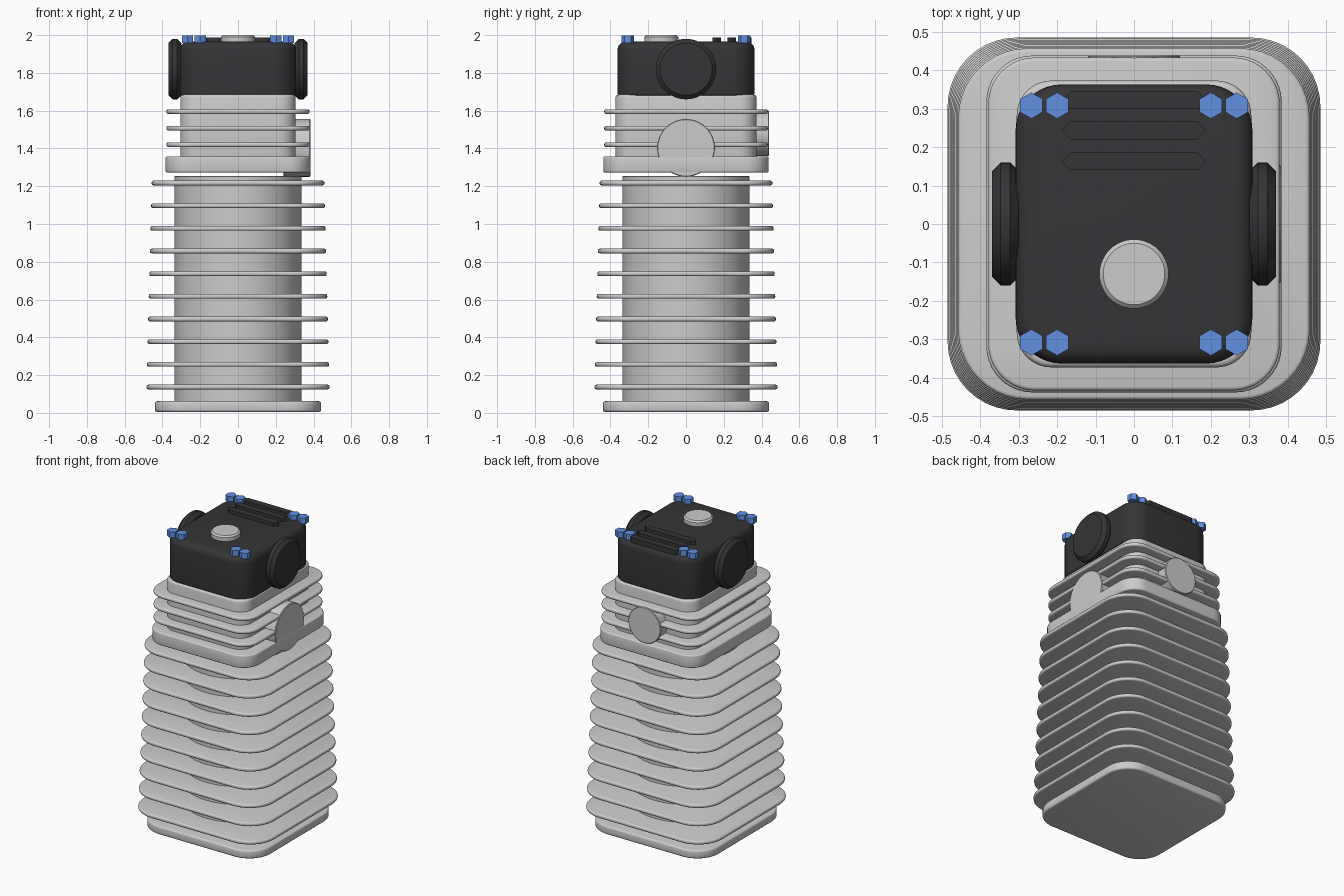
import bpy
from math import sin, cos, pi, radians
from mathutils import Matrix

if "Cube" in bpy.data.objects:
    bpy.data.objects.remove(bpy.data.objects["Cube"])


def material(name, rgb):
    m = bpy.data.materials.new(name)
    m.diffuse_color = (*rgb, 1)
    m.use_nodes = True
    m.node_tree.nodes["Principled BSDF"].inputs["Base Color"].default_value = m.diffuse_color
    return m


DARK = material("dark_cover", (0.035, 0.035, 0.038))
BLUE = material("blue_bolt", (0.12, 0.28, 0.75))


def rounded_rect(hx, hy, r, n=10):
    pts = []
    for k, (sx, sy) in enumerate(((1, 1), (-1, 1), (-1, -1), (1, -1))):
        for i in range(n + 1):
            a = pi / 2 * (k + i / n)
            pts.append((sx * (hx - r) + r * cos(a), sy * (hy - r) + r * sin(a)))
    return pts


def circle(r, n=48, start=0.0):
    return [(r * cos(start + 2 * pi * i / n), r * sin(start + 2 * pi * i / n)) for i in range(n)]


def loft(name, rings, mat=None, matrix=None, smooth=True):
    """Skin a list of (outline, z) rings and cap both ends."""
    n = len(rings[0][0])
    verts = [(x, y, z) for pts, z in rings for x, y in pts]
    faces = [tuple(range(n))[::-1], tuple(range(len(verts) - n, len(verts)))]
    for k in range(len(rings) - 1):
        for i in range(n):
            j = (i + 1) % n
            faces.append((k * n + i, k * n + j, k * n + n + j, k * n + n + i))
    me = bpy.data.meshes.new(name)
    me.from_pydata(verts, [], faces)
    if matrix:
        me.transform(matrix)
    if mat:
        me.materials.append(mat)
    ob = bpy.data.objects.new(name, me)
    bpy.context.collection.objects.link(ob)
    if smooth:
        bpy.ops.object.select_all(action='DESELECT')
        bpy.context.view_layer.objects.active = ob
        ob.select_set(True)
        bpy.ops.object.shade_smooth_by_angle(angle=radians(35))
    return ob


def edge_profile(z0, z1, top, bottom, steps):
    """(inset, z) pairs with rounded bottom and top edges."""
    prof = []
    for i in range(steps + 1):
        a = pi / 2 * i / steps
        prof.append((bottom * (1 - sin(a)), z0 + bottom * (1 - cos(a))))
    for i in range(steps + 1):
        a = pi / 2 * i / steps
        prof.append((top * (1 - cos(a)), z1 - top * (1 - sin(a))))
    return prof


def slab(name, hx, hy, r, z0, z1, top=0.01, bottom=None, steps=3, mat=None):
    prof = edge_profile(z0, z1, top, top if bottom is None else bottom, steps)
    return loft(name, [(rounded_rect(hx - d, hy - d, r - d), z) for d, z in prof], mat)


def disc(name, r, z0, z1, bevel, mat=None, matrix=None, steps=1):
    prof = edge_profile(z0, z1, bevel, bevel, steps)
    return loft(name, [(circle(r - d), z) for d, z in prof], mat, matrix)


# Cylinder barrel with base flange and tapering cooling fins
slab("base_flange", 0.44, 0.44, 0.16, 0.005, 0.062, 0.012)
disc("barrel", 0.335, 0.03, 1.255, 0.004)
for i in range(10):
    z, h = 0.137 + 0.12 * i, 0.485 - 0.0031 * i
    slab(f"barrel_fin_{i + 1}", h, h, 0.18, z - 0.0125, z + 0.0125, 0.01)

# Head: flange, core and fins
slab("head_flange", 0.384, 0.438, 0.12, 1.272, 1.358, 0.01)
slab("head_core", 0.305, 0.373, 0.09, 1.28, 1.685, 0.015)
for i in range(3):
    z = 1.42 + 0.0875 * i
    slab(f"head_fin_{i + 1}", 0.379, 0.433, 0.12, z - 0.0125, z + 0.0125, 0.01)

# Side and rear ports
ALONG_X = Matrix.Rotation(pi / 2, 4, 'Y')
ALONG_Y = Matrix.Rotation(-pi / 2, 4, 'X')
disc("side_port", 0.153, 0.24, 0.383, 0.004, None, Matrix.Translation((0, 0, 1.403)) @ ALONG_X)
disc("rear_port", 0.12, 0.29, 0.44, 0.004, None, Matrix.Translation((0, 0, 1.48)) @ ALONG_Y)

# Dark top cover with side caps
slab("top_cover", 0.308, 0.363, 0.12, 1.68, 1.965, 0.045, 0.012, 6, DARK)
for name, s in (("right_cap", 1), ("left_cap", -1)):
    m = Matrix.Translation((0, 0, 1.82)) @ Matrix.Rotation(s * pi / 2, 4, 'Y')
    disc(name, 0.16, 0.3, 0.369, 0.022, DARK, m)

# Raised ribs with pointed ends
for i, y in enumerate((0.163, 0.243, 0.323)):
    pts = [(0.188, y), (0.165, y + 0.023), (-0.165, y + 0.023),
           (-0.188, y), (-0.165, y - 0.023), (0.165, y - 0.023)]
    loft(f"cover_rib_{i + 1}", [(pts, 1.94), (pts, 1.988)], DARK, smooth=False)

# Filler cap
disc("filler_cap", 0.09, 1.94, 2.0, 0.01, None, Matrix.Translation((0, -0.13, 0)))

# Hexagonal bolts, a pair at each corner
for sy in (1, -1):
    for x in (-0.267, -0.2, 0.2, 0.267):
        hexa = circle(0.034, 6, pi / 2)
        loft(f"bolt_{'rear' if sy > 0 else 'front'}", [(hexa, 1.958), (hexa, 1.997)], BLUE,
             Matrix.Translation((x, 0.308 * sy, 0)), smooth=False)
